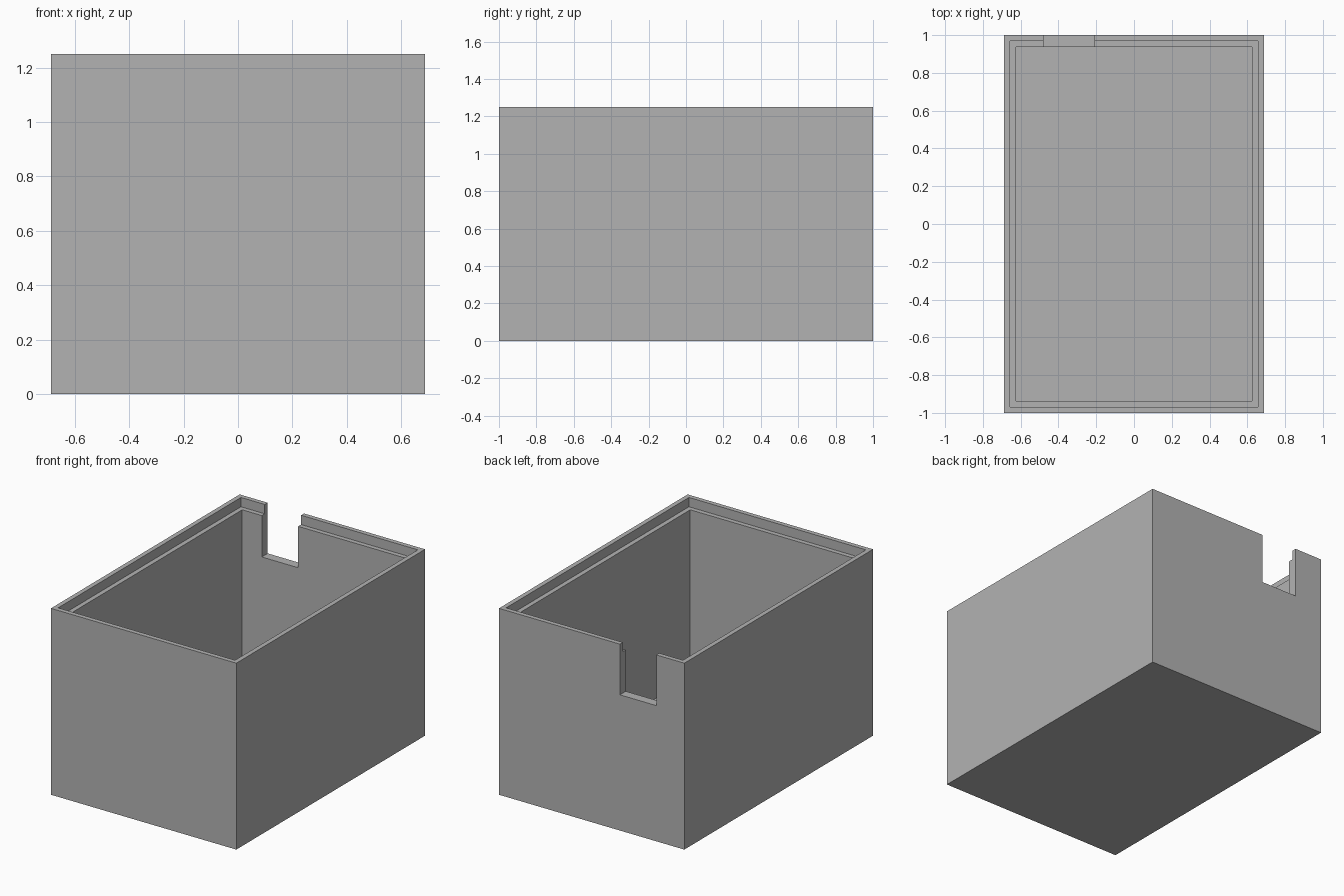
import bpy
import bmesh

cube = bpy.data.objects.get("Cube")
if cube:
    bpy.data.objects.remove(cube)

HALF_X, HALF_Y, HEIGHT = 0.6875, 1.0, 1.25
WALL = 0.0625
LEDGE_Z = HEIGHT - 0.0625

grey = bpy.data.materials.new("plain grey")
grey.use_nodes = True
colour = (0.45, 0.45, 0.45, 1)
grey.diffuse_color = colour
grey.node_tree.nodes["Principled BSDF"].inputs["Base Color"].default_value = colour


def make_object(name, bm):
    bmesh.ops.recalc_face_normals(bm, faces=bm.faces)
    mesh = bpy.data.meshes.new(name)
    bm.to_mesh(mesh)
    bm.free()
    mesh.materials.append(grey)
    obj = bpy.data.objects.new(name, mesh)
    bpy.context.collection.objects.link(obj)
    return obj


# Open box: rectangular rings (inset, height) run up the outside,
# over the rim, across the lid ledge and down to the floor
bm = bmesh.new()
rings = []
for inset, z in [(0, 0), (0, HEIGHT), (WALL / 2, HEIGHT), (WALL / 2, LEDGE_Z),
                 (WALL, LEDGE_Z), (WALL, WALL)]:
    x, y = HALF_X - inset, HALF_Y - inset
    rings.append([bm.verts.new((sx * x, sy * y, z))
                  for sx, sy in [(-1, -1), (1, -1), (1, 1), (-1, 1)]])
for low, high in zip(rings, rings[1:]):
    for i in range(4):
        j = (i + 1) % 4
        bm.faces.new((low[i], low[j], high[j], high[i]))
bm.faces.new(rings[0])
bm.faces.new(rings[-1])
box = make_object("open_box", bm)

# Cable notch through the top of the back wall
bm = bmesh.new()
bmesh.ops.create_cube(bm, size=1)
bmesh.ops.scale(bm, verts=bm.verts, vec=(0.27, 0.3, 0.68))
bmesh.ops.translate(bm, verts=bm.verts, vec=(-0.345, HALF_Y, HEIGHT))
cutter = make_object("notch_cutter", bm)
cutter.hide_render = True
cutter.hide_viewport = True

notch = box.modifiers.new("cable notch", "BOOLEAN")
notch.operation = "DIFFERENCE"
notch.solver = "EXACT"
notch.object = cutter
